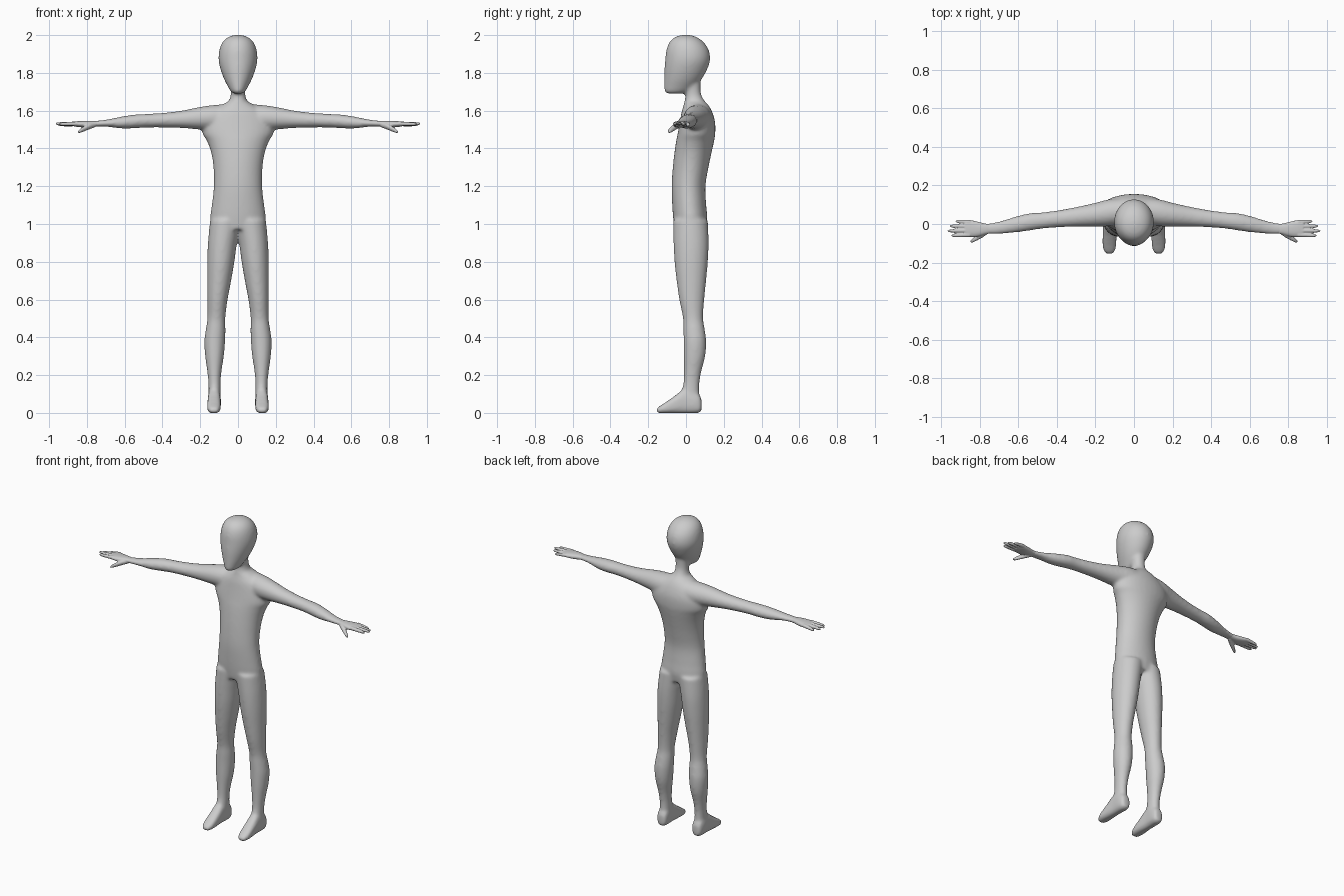
import bpy, bmesh, math

# axis -> (lengthwise, across a, across b) coordinate indices
AXES = {'x': (0, 1, 2), 'y': (1, 0, 2), 'z': (2, 0, 1)}


def spline(p, i, t):
    """Smooth interpolation between rings i and i+1."""
    a, b, c, d = p[max(i - 1, 0)], p[i], p[i + 1], p[min(i + 2, len(p) - 1)]
    out = []
    for k in range(5):
        span = c[0] - b[0]
        m0 = (c[k] - a[k]) / (c[0] - a[0]) * span
        m1 = (d[k] - b[k]) / (d[0] - b[0]) * span
        out.append((2*t**3 - 3*t*t + 1) * b[k] + (t**3 - 2*t*t + t) * m0
                   + (3*t*t - 2*t**3) * c[k] + (t**3 - t*t) * m1)
    return out


def loft(bm, axis, rings, power=2.0, sides=32, steps=5):
    """Closed tube through rings (position, a_min, a_max, b_min, b_max)."""
    il, ia, ib = AXES[axis]
    dense = [spline(rings, i, s / steps) for i in range(len(rings) - 1) for s in range(steps)]
    dense.append(rings[-1])
    loops = []
    for l, a0, a1, b0, b1 in dense:
        loop = []
        for n in range(sides):
            u = 2 * math.pi * n / sides
            c, s = math.cos(u), math.sin(u)
            co = [0, 0, 0]
            co[il] = l
            co[ia] = (a0 + a1) / 2 + (a1 - a0) / 2 * math.copysign(abs(c) ** (2 / power), c)
            co[ib] = (b0 + b1) / 2 + (b1 - b0) / 2 * math.copysign(abs(s) ** (2 / power), s)
            loop.append(bm.verts.new(co))
        loops.append(loop)
    faces = [bm.faces.new(loops[0]), bm.faces.new(loops[-1])]
    for p, q in zip(loops, loops[1:]):
        for n in range(sides):
            m = (n + 1) % sides
            faces.append(bm.faces.new((p[n], p[m], q[m], q[n])))
    bmesh.ops.recalc_face_normals(bm, faces=faces)


def mirror_x(bm):
    geom = bm.verts[:] + bm.edges[:] + bm.faces[:]
    dup = bmesh.ops.duplicate(bm, geom=geom)['geom']
    for v in dup:
        if isinstance(v, bmesh.types.BMVert):
            v.co.x = -v.co.x
    bmesh.ops.reverse_faces(bm, faces=[f for f in dup if isinstance(f, bmesh.types.BMFace)])


def fuse(bm, name, voxel, iterations):
    """Make an object whose overlapping parts melt into one smooth skin."""
    me = bpy.data.meshes.new(name)
    bm.to_mesh(me)
    bm.free()
    ob = bpy.data.objects.new(name, me)
    bpy.context.collection.objects.link(ob)
    r = ob.modifiers.new("fuse", 'REMESH')
    r.mode, r.voxel_size, r.use_smooth_shade = 'VOXEL', voxel, True
    s = ob.modifiers.new("soften", 'SMOOTH')
    s.factor, s.iterations = 0.5, iterations


body = bmesh.new()

# arm, along x
loft(body, 'x', [
    (0.06, 0.00, 0.135, 1.49, 1.635), (0.13, -0.012, 0.128, 1.495, 1.63),
    (0.20, -0.014, 0.110, 1.50, 1.620), (0.30, -0.014, 0.088, 1.508, 1.600),
    (0.40, -0.018, 0.070, 1.511, 1.588), (0.48, -0.025, 0.060, 1.511, 1.583),
    (0.54, -0.034, 0.056, 1.507, 1.580), (0.61, -0.044, 0.040, 1.505, 1.570),
    (0.70, -0.052, 0.014, 1.515, 1.552), (0.77, -0.054, 0.002, 1.515, 1.545)])

# leg, along z
loft(body, 'z', [
    (0.05, 0.092, 0.158, -0.02, 0.080), (0.10, 0.092, 0.156, -0.025, 0.072),
    (0.16, 0.092, 0.157, -0.014, 0.072), (0.22, 0.087, 0.163, -0.012, 0.082),
    (0.30, 0.075, 0.174, -0.013, 0.102), (0.38, 0.068, 0.178, -0.013, 0.107),
    (0.44, 0.066, 0.171, -0.014, 0.100), (0.50, 0.067, 0.162, -0.016, 0.091),
    (0.60, 0.055, 0.162, -0.036, 0.097), (0.70, 0.036, 0.163, -0.050, 0.107),
    (0.80, 0.019, 0.163, -0.061, 0.116), (0.90, 0.005, 0.159, -0.066, 0.120),
    (1.02, -0.02, 0.148, -0.068, 0.116)])

# foot, along y
loft(body, 'y', [
    (-0.157, 0.112, 0.142, 0.003, 0.020), (-0.145, 0.100, 0.155, -0.001, 0.032),
    (-0.11, 0.092, 0.163, -0.002, 0.055), (-0.06, 0.091, 0.162, -0.002, 0.090),
    (-0.01, 0.092, 0.160, -0.002, 0.125), (0.05, 0.090, 0.160, -0.002, 0.11),
    (0.075, 0.095, 0.154, 0.002, 0.09), (0.083, 0.106, 0.142, 0.012, 0.07)], power=2.8)

mirror_x(body)

# torso, along z
loft(body, 'z', [
    (0.97, -0.135, 0.135, -0.060, 0.105), (1.03, -0.147, 0.147, -0.068, 0.113),
    (1.10, -0.139, 0.139, -0.073, 0.107), (1.20, -0.128, 0.128, -0.076, 0.103),
    (1.30, -0.130, 0.130, -0.070, 0.119), (1.38, -0.143, 0.143, -0.061, 0.136),
    (1.44, -0.165, 0.165, -0.052, 0.149), (1.48, -0.188, 0.188, -0.044, 0.155),
    (1.54, -0.185, 0.185, -0.033, 0.154), (1.59, -0.150, 0.150, -0.024, 0.140),
    (1.625, -0.095, 0.095, -0.014, 0.122), (1.65, -0.050, 0.050, -0.008, 0.100)])

# neck, along z
loft(body, 'z', [
    (1.60, -0.075, 0.075, -0.016, 0.125), (1.635, -0.060, 0.060, -0.012, 0.110),
    (1.665, -0.043, 0.043, -0.005, 0.090), (1.70, -0.039, 0.039, -0.004, 0.078),
    (1.78, -0.045, 0.045, -0.02, 0.080)])

# head, along z
loft(body, 'z', [
    (1.690, -0.022, 0.022, -0.100, -0.02), (1.698, -0.036, 0.036, -0.112, 0.01),
    (1.73, -0.055, 0.055, -0.115, 0.050), (1.77, -0.075, 0.075, -0.115, 0.085),
    (1.82, -0.093, 0.093, -0.114, 0.113), (1.87, -0.103, 0.103, -0.110, 0.128),
    (1.92, -0.099, 0.099, -0.104, 0.121), (1.96, -0.084, 0.084, -0.089, 0.096),
    (1.985, -0.060, 0.060, -0.066, 0.065), (1.998, -0.030, 0.030, -0.035, 0.033),
    (2.002, -0.006, 0.006, -0.007, 0.007)])

fuse(body, "body", 0.008, 14)

hands = bmesh.new()

# palm
loft(hands, 'x', [
    (0.74, -0.048, 0.000, 1.519, 1.544), (0.77, -0.054, 0.002, 1.514, 1.546),
    (0.81, -0.065, 0.012, 1.511, 1.546), (0.85, -0.067, 0.020, 1.514, 1.544),
    (0.877, -0.062, 0.016, 1.519, 1.541)], power=2.3)

# fingers: base y, tip y, tip x, tip z
for yb, yt, xt, zt in [(0.010, 0.014, 0.925, 1.521), (-0.012, -0.011, 0.955, 1.526),
                       (-0.034, -0.036, 0.966, 1.531), (-0.056, -0.060, 0.947, 1.529)]:
    rings = []
    for t, r in [(0, 0.0115), (0.4, 0.0105), (0.8, 0.0085), (0.95, 0.006), (1, 0.002)]:
        x, y, z = 0.85 + (xt - 0.85) * t, yb + (yt - yb) * t, 1.531 + (zt - 1.531) * t
        rings.append((x, y - r, y + r, z - r, z + r))
    loft(hands, 'x', rings, sides=16, steps=3)

# thumb
loft(hands, 'x', [
    (0.755, -0.048, -0.018, 1.513, 1.540), (0.785, -0.070, -0.036, 1.502, 1.534),
    (0.815, -0.086, -0.058, 1.490, 1.518), (0.837, -0.096, -0.075, 1.482, 1.503),
    (0.847, -0.096, -0.085, 1.482, 1.492)], sides=16)

mirror_x(hands)
fuse(hands, "hands", 0.0035, 4)
